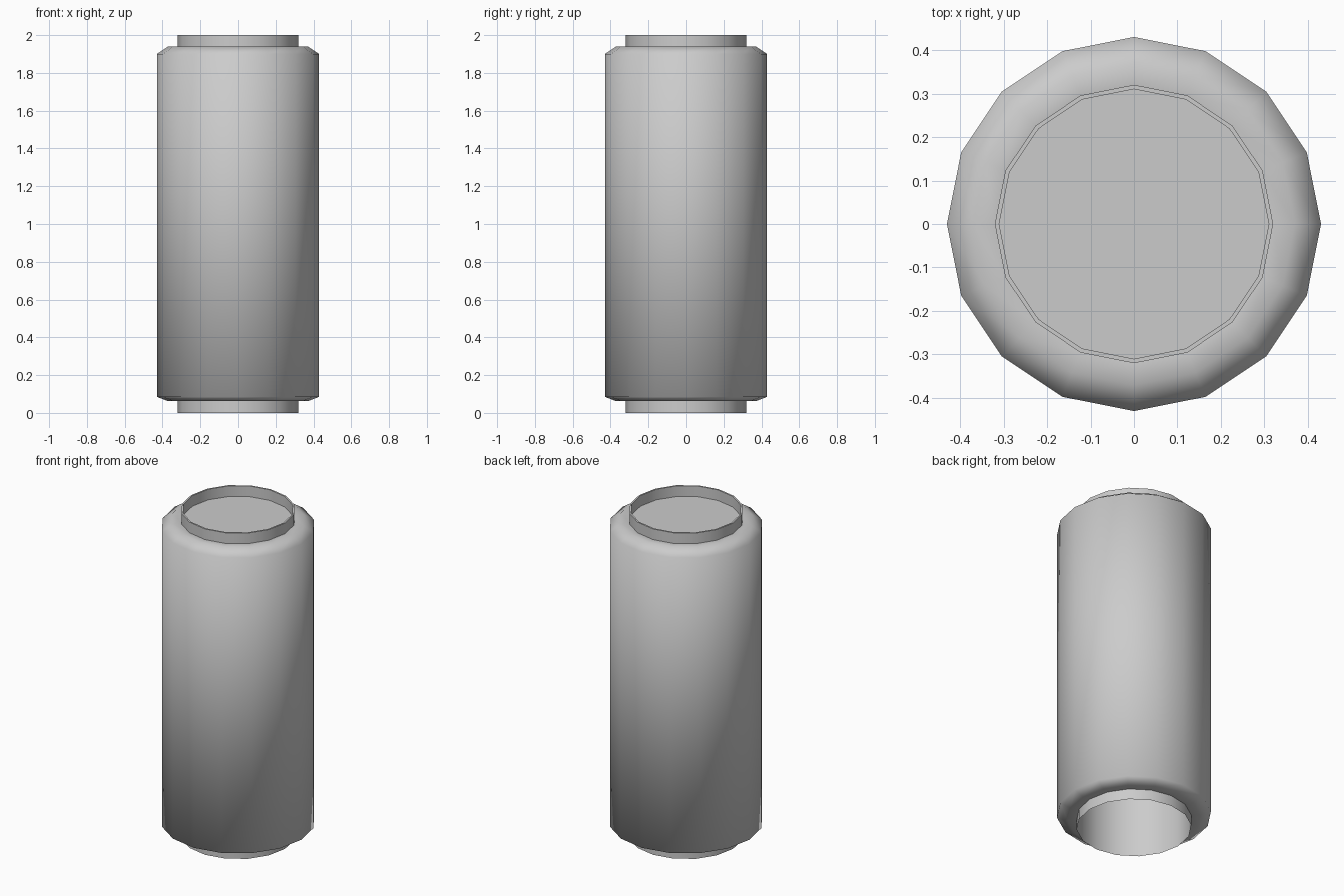
import bpy, bmesh
from math import cos, sin, pi, radians

if "Cube" in bpy.data.objects:
    bpy.data.objects.remove(bpy.data.objects["Cube"])

SIDES = 16


def lathe(name, profile, cap_end=False, angle=50):
    """Spin a list of (radius, z) points around the z axis."""
    bm = bmesh.new()
    rings = [[bm.verts.new((r * cos(2 * pi * i / SIDES), r * sin(2 * pi * i / SIDES), z))
              for i in range(SIDES)] for r, z in profile]
    for a, b in zip(rings, rings[1:]):
        for i in range(SIDES):
            j = (i + 1) % SIDES
            bm.faces.new((a[i], a[j], b[j], b[i]))
    if cap_end:
        bm.faces.new(rings[-1])
    mesh = bpy.data.meshes.new(name)
    bm.to_mesh(mesh)
    bm.free()
    obj = bpy.data.objects.new(name, mesh)
    bpy.context.collection.objects.link(obj)
    bpy.ops.object.select_all(action='DESELECT')
    obj.select_set(True)
    bpy.context.view_layer.objects.active = obj
    bpy.ops.object.shade_smooth_by_angle(angle=radians(angle))
    return obj


# Inner tube: open at the bottom, thin rim and recessed lid at the top
lathe("inner_tube", [(0.32, 0), (0.32, 2), (0.31, 2), (0.31, 1.935)], cap_end=True)

# Outer sleeve with rounded shoulders
lathe("outer_sleeve", [(0.32, 0.065), (0.37, 0.062), (0.43, 0.085),
                       (0.43, 1.90), (0.37, 1.94), (0.32, 1.935)], angle=80)
